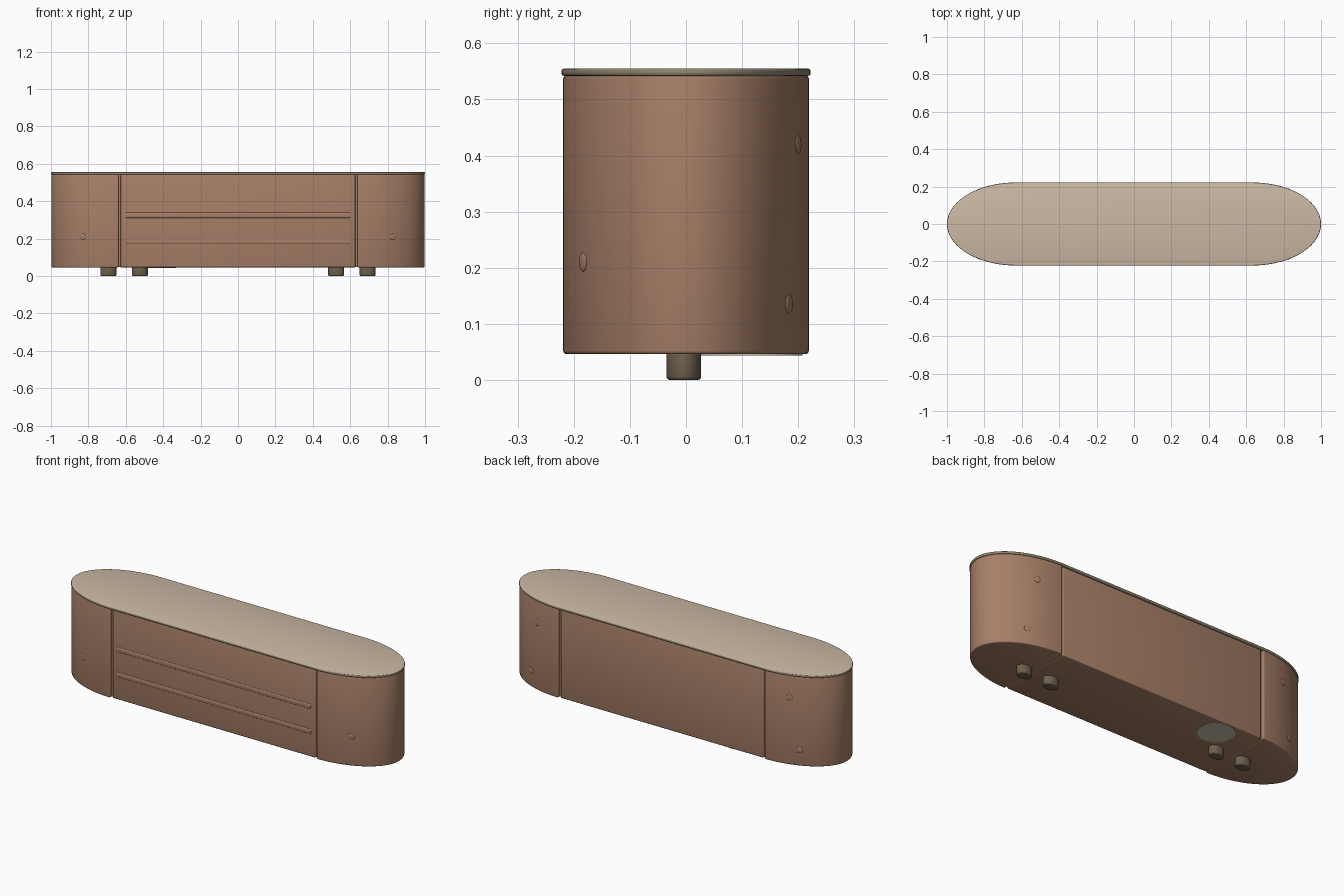
import bpy, bmesh, math

if "Cube" in bpy.data.objects:
    bpy.data.objects.remove(bpy.data.objects["Cube"])

def material(name, rgb):
    m = bpy.data.materials.new(name)
    lin = [((c / 255 + 0.055) / 1.055) ** 2.4 for c in rgb]
    m.diffuse_color = (*lin, 1)
    m.use_nodes = True
    m.node_tree.nodes["Principled BSDF"].inputs["Base Color"].default_value = m.diffuse_color
    return m

BODY = material("warm brown", (167, 127, 103))
LID = material("pale beige", (204, 185, 164))
RIM = material("grey olive rim", (143, 133, 113))
FOOT = material("dark olive feet", (108, 96, 76))
DISC = material("light stone", (204, 194, 170))

def prism(name, outline, z0, z1, mat, bevel=0.0, segs=3):
    """Extrude a counter-clockwise outline from z0 to z1 and round its sharp edges."""
    bm = bmesh.new()
    base = bm.faces.new([bm.verts.new((x, y, z0)) for x, y in outline])
    top = bmesh.ops.extrude_face_region(bm, geom=[base])["geom"]
    bmesh.ops.translate(bm, vec=(0, 0, z1 - z0),
                        verts=[v for v in top if isinstance(v, bmesh.types.BMVert)])
    bmesh.ops.recalc_face_normals(bm, faces=bm.faces)
    if bevel:
        sharp = [e for e in bm.edges if e.calc_face_angle(0) > math.radians(40)]
        bmesh.ops.bevel(bm, geom=sharp, offset=bevel, segments=segs,
                        profile=0.5, affect='EDGES', clamp_overlap=True)
    return finish(name, bm, mat)

def finish(name, bm, mat):
    me = bpy.data.meshes.new(name)
    bm.to_mesh(me)
    bm.free()
    me.materials.append(mat)
    ob = bpy.data.objects.new(name, me)
    bpy.context.collection.objects.link(ob)
    bpy.ops.object.select_all(action='DESELECT')
    ob.select_set(True)
    bpy.context.view_layer.objects.active = ob
    bpy.ops.object.shade_smooth_by_angle(angle=math.radians(35))
    return ob

def arc(cx, cy, a, b, start, end, n):
    return [(cx + a * math.cos(math.radians(start + (end - start) * i / n)),
             cy + b * math.sin(math.radians(start + (end - start) * i / n)))
            for i in range(n + 1)]

def box(hx, hy):
    return [(-hx, -hy), (hx, -hy), (hx, hy), (-hx, hy)]

def ellipsoid(name, loc, size, turn, mat):
    bm = bmesh.new()
    bmesh.ops.create_uvsphere(bm, u_segments=20, v_segments=12, radius=1)
    ob = finish(name, bm, mat)
    ob.location, ob.scale, ob.rotation_euler = loc, size, (0, 0, turn)

Z0, Z1 = 0.046, 0.543

# Inner core and slightly recessed middle panel block
prism("inner_core", box(0.70, 0.200), Z0 + 0.001, Z1, BODY)
prism("middle_body", box(0.627, 0.212), Z0, Z1, BODY, 0.005)

# Soft horizontal ridges on the front panel
for i, z in enumerate((0.185, 0.325)):
    bm = bmesh.new()
    bmesh.ops.create_cone(bm, cap_ends=True, segments=24, radius1=1, radius2=1, depth=1)
    ridge = finish(f"front_ridge_{i + 1}", bm, BODY)
    ridge.rotation_euler = (0, math.pi / 2, 0)
    ridge.scale = (0.014, 0.004, 1.20)
    ridge.location = (0, -0.2115, z)

for s, side in ((1, "right"), (-1, "left")):
    # Rounded end sections
    start = -90 if s > 0 else 90
    curve = arc(s * 0.63, 0, 0.367, 0.219, start, start + 180, 64)
    curve[0] = (s * 0.638, curve[0][1])
    curve[-1] = (s * 0.638, curve[-1][1])
    prism(side + "_end", curve, Z0, Z1, BODY, 0.006)

    # Small shallow bumps on the end walls
    for i, (x, face, z) in enumerate(((0.83, -1, 0.21), (0.83, 1, 0.135), (0.78, 1, 0.42))):
        t = math.asin((x - 0.63) / 0.367)
        y = face * 0.219 * math.cos(t)
        nx, ny = math.sin(t) / 0.367, face * math.cos(t) / 0.219
        ellipsoid(f"{side}_bump_{i + 1}", (s * x, y, z), (0.017, 0.004, 0.017),
                  math.atan2(ny, s * nx) - math.pi / 2, BODY)

    # Pairs of oval feet
    for x, place in ((0.693, "outer"), (0.525, "inner")):
        prism(f"{side}_{place}_foot", arc(s * x, -0.004, 0.0425, 0.031, 0, 352.5, 47),
              0, Z0 + 0.004, FOOT, 0.006)

# Lid with a pale top and a darker rolled rim
outline = arc(0.63, 0, 0.37, 0.222, -90, 90, 64) + arc(-0.63, 0, 0.37, 0.222, 90, 270, 64)
lid = prism("lid", outline, 0.542, 0.555, RIM, 0.0045)
lid.data.materials.append(LID)
for p in lid.data.polygons:
    if p.normal.z > 0.9:
        p.material_index = 1

# Round plate under the body
prism("underside_plate", arc(-0.425, 0.115, 0.093, 0.093, 0, 352.5, 47),
      Z0 - 0.002, Z0 + 0.002, DISC)
